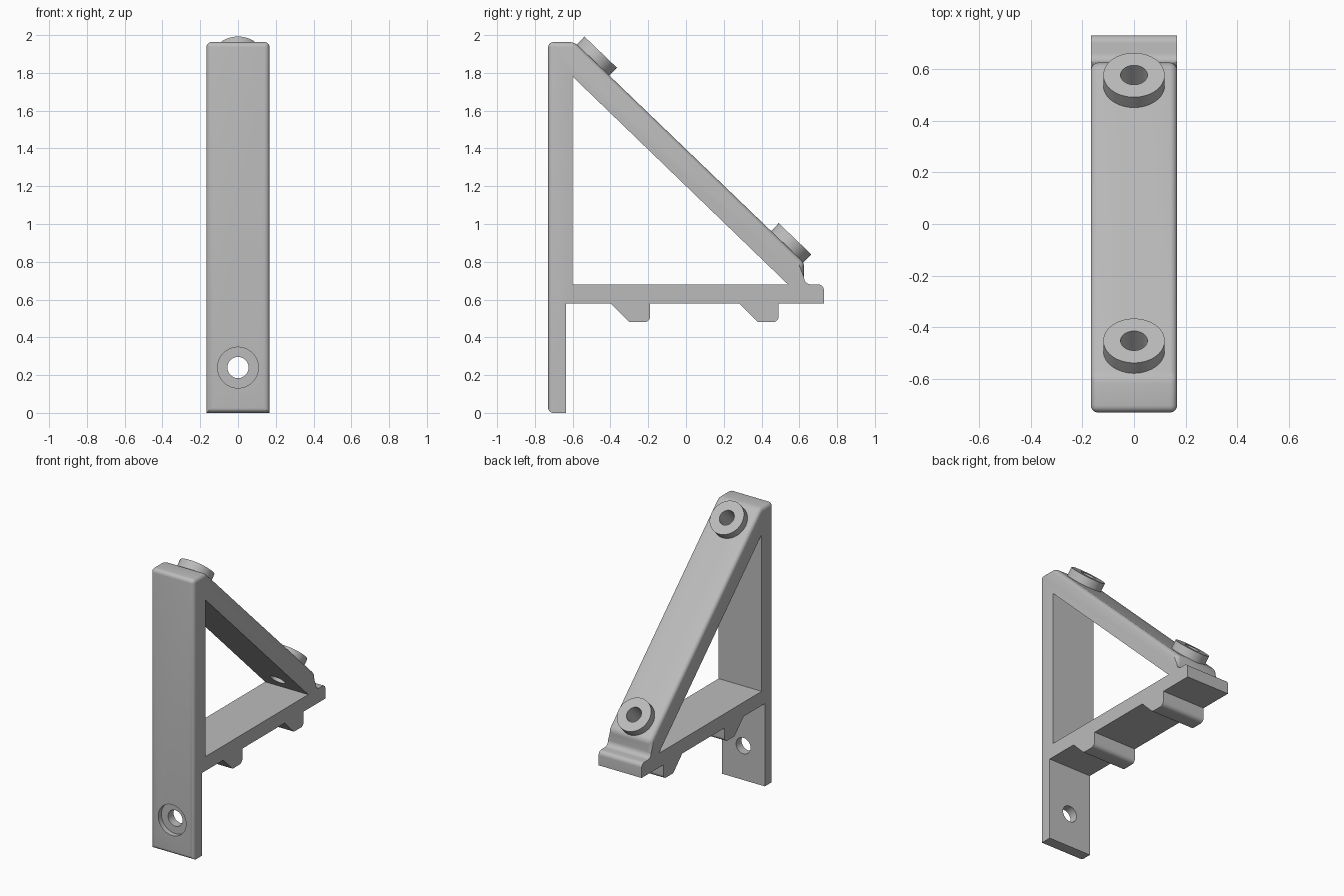
import bpy
import bmesh
import math
from mathutils import Vector

if "Cube" in bpy.data.objects:
    bpy.data.objects.remove(bpy.data.objects["Cube"])

grey = bpy.data.materials.new("plain grey")
grey.use_nodes = True
colour = (0.5, 0.5, 0.5, 1)
grey.diffuse_color = colour
grey.node_tree.nodes["Principled BSDF"].inputs["Base Color"].default_value = colour

HALF = 0.167          # half width of the bracket
EDGE = 0.027          # rounding of the outer edges
SLOPE = Vector((0, 0.692, 0.722))   # direction the sloping bar faces


def add_object(name, bm):
    bmesh.ops.recalc_face_normals(bm, faces=bm.faces)
    mesh = bpy.data.meshes.new(name)
    bm.to_mesh(mesh)
    bm.free()
    mesh.materials.append(grey)
    ob = bpy.data.objects.new(name, mesh)
    bpy.context.collection.objects.link(ob)
    return ob


def rounded(points, steps=6):
    """Side profile from (y, z, radius) corners, rounding where radius > 0."""
    out = []
    for i, (y, z, r) in enumerate(points):
        p = Vector((y, z))
        if not r:
            out.append(p)
            continue
        a = (Vector(points[i - 1][:2]) - p).normalized()
        b = (Vector(points[(i + 1) % len(points)][:2]) - p).normalized()
        half = a.angle(b) / 2
        centre = p + (a + b).normalized() * r / math.sin(half)
        start = p + a * r / math.tan(half) - centre
        end = p + b * r / math.tan(half) - centre
        sweep = start.angle(end)
        for k in range(steps + 1):
            t = k / steps
            out.append(centre + (start * math.sin((1 - t) * sweep)
                                 + end * math.sin(t * sweep)) / math.sin(sweep))
    return out


def prism(points, half):
    """Extrude a side profile across the width."""
    bm = bmesh.new()
    face = bm.faces.new([bm.verts.new((-half, y, z)) for y, z in points])
    grown = bmesh.ops.extrude_face_region(bm, geom=[face])["geom"]
    bmesh.ops.translate(bm, vec=(2 * half, 0, 0),
                        verts=[v for v in grown if isinstance(v, bmesh.types.BMVert)])
    return bm


def cylinder(name, centre, direction, radius, depth):
    bm = bmesh.new()
    bmesh.ops.create_cone(bm, cap_ends=True, segments=48, radius1=radius,
                          radius2=radius, depth=depth)
    turn = Vector(direction).to_track_quat("Z", "Y").to_matrix()
    bmesh.ops.rotate(bm, matrix=turn, verts=bm.verts)
    bmesh.ops.translate(bm, vec=centre, verts=bm.verts)
    return add_object(name, bm)


def cut(ob, cutter, remove=True):
    mod = ob.modifiers.new("cut", "BOOLEAN")
    mod.object = cutter
    mod.solver = "EXACT"
    bpy.context.view_layer.objects.active = ob
    bpy.ops.object.modifier_apply(modifier=mod.name)
    if remove:
        bpy.data.objects.remove(cutter)


# Bracket outline: column, shelf with two lugs, toe and sloping bar
outline = [(-0.73, 0, 0), (-0.635, 0, 0), (-0.635, 0.58, 0)]
for y in (-0.4, 0.28):
    outline += [(y, 0.58, 0), (y + 0.1, 0.48, 0.02),
                (y + 0.21, 0.48, 0.03), (y + 0.21, 0.58, 0)]
outline += [(0.73, 0.58, 0), (0.73, 0.68, 0.03), (0.625, 0.68, 0.037),
            (0.625, 0.795, 0), (-0.59, 1.963, 0), (-0.73, 1.963, 0)]
bm = prism(rounded(outline), HALF)


# Round the outer edges of the column and the sloping bar
def is_outer(edge):
    a, b = (v.co for v in edge.verts)
    if abs(a.x - b.x) > 0.01:
        return a.z > 0.75
    return all(p.y < -0.72 or p.z > 0.712 for p in (a, b))


bmesh.ops.bevel(bm, geom=[e for e in bm.edges if is_outer(e)], offset=EDGE,
                offset_type="OFFSET", segments=5, profile=0.5, affect="EDGES")
bracket = add_object("bracket", bm)

# Triangular opening
opening = [(-0.6, 0.68), (0.54, 0.68), (-0.6, 1.78)]
cut(bracket, add_object("opening_cutter", prism(opening, 0.4)))

# Rounded lower front edge of the column
r = 0.027
arc = [(-0.73 + r - r * math.cos(a), r - r * math.sin(a))
       for a in (i * math.pi / 12 for i in range(7))]
toe = arc + [(-0.73 + r, -0.05), (-0.78, -0.05), (-0.78, r)]
cut(bracket, add_object("toe_cutter", prism(toe, 0.4)))

# Countersunk fixing hole
cut(bracket, cylinder("recess_cutter", (0, -0.745, 0.24), (0, 1, 0), 0.108, 0.1))
cut(bracket, cylinder("hole_cutter", (0, -0.68, 0.24), (0, 1, 0), 0.056, 0.3))

# Ring bosses on the sloping bar, each with a bored hole
parts = [bracket]
for name, y, z, bore in (("upper_boss", -0.452, 1.91, 0.2),
                         ("lower_boss", 0.577, 0.922, 0.25)):
    top = Vector((0, y, z))
    boss = cylinder(name, top - SLOPE * 0.04, SLOPE, 0.119, 0.08)
    drill = cylinder("drill", top - SLOPE * (bore / 2 - 0.05), SLOPE, 0.052, bore + 0.1)
    cut(boss, drill, remove=False)
    cut(bracket, drill)
    parts.append(boss)

# Smooth curved faces, keep edges sharp
bpy.ops.object.select_all(action="DESELECT")
for ob in parts:
    ob.select_set(True)
bpy.context.view_layer.objects.active = bracket
bpy.ops.object.shade_smooth_by_angle(angle=math.radians(30))
